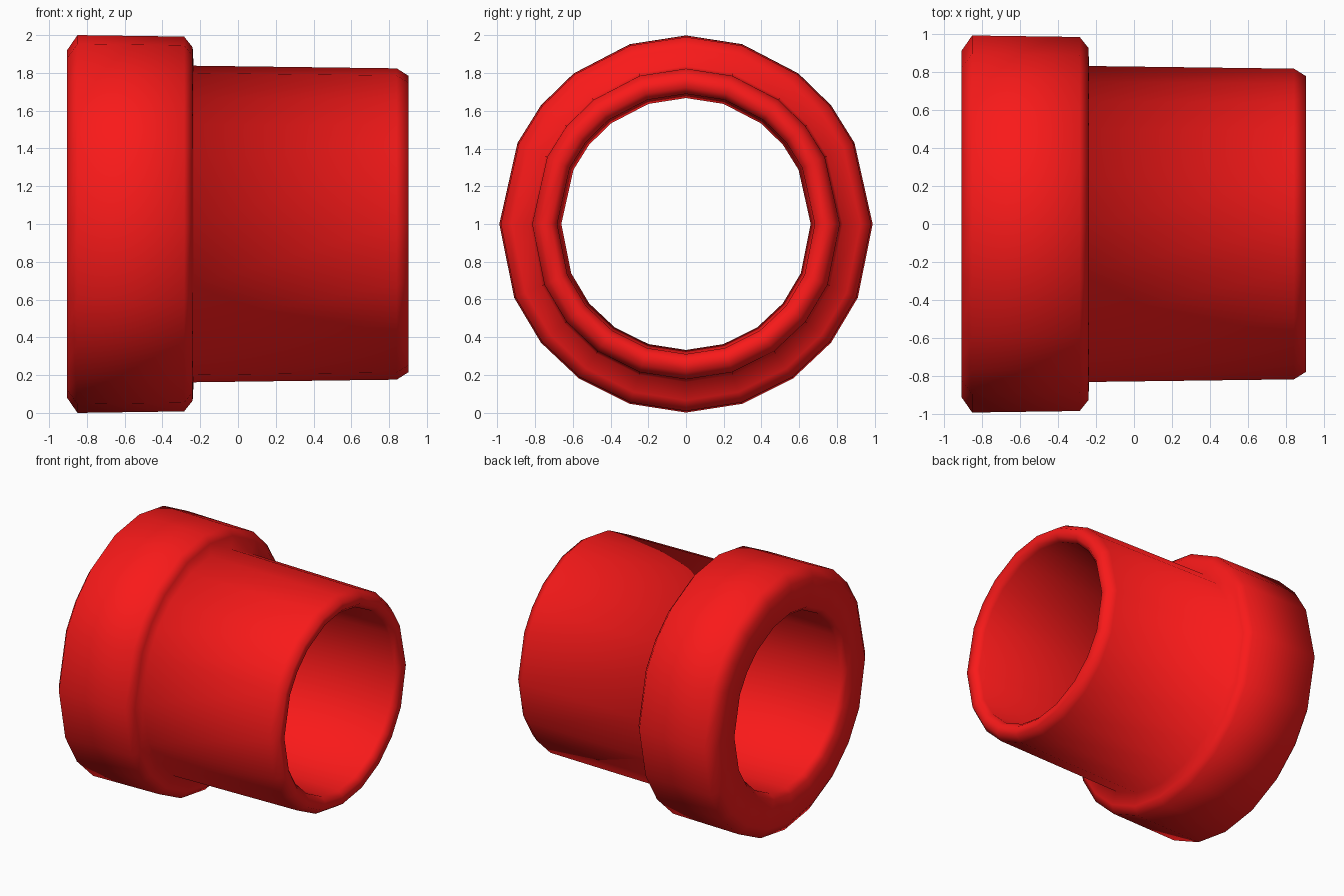
import bpy, bmesh, math

if "Cube" in bpy.data.objects:
    bpy.data.objects.remove(bpy.data.objects["Cube"])

# Closed wall section (x along the axis, radius): collar, step, tapered spout, bore
PROFILE = [(-0.905, 0.92), (-0.85, 1.0), (-0.285, 0.992), (-0.24, 0.935),
           (-0.235, 0.838), (0.84, 0.824), (0.902, 0.785), (0.902, 0.725),
           (0.865, 0.69), (-0.86, 0.668), (-0.905, 0.705)]

# Uneven facet angles measured from the top, mirrored to the other side
half = [0, 17.5, 37, 51, 64.5, 90, 113, 129, 145, 162.5, 180]
angles = half + [360 - a for a in half[-2:0:-1]]

# Lathe the section around the x axis
bm = bmesh.new()
rings = []
for a in angles:
    t = math.radians(a)
    rings.append([bm.verts.new((x, r * math.sin(t) * 0.99, 1 + r * math.cos(t)))
                  for x, r in PROFILE])
n, m = len(rings), len(PROFILE)
for i in range(n):
    a, b = rings[i], rings[(i + 1) % n]
    for j in range(m):
        k = (j + 1) % m
        bm.faces.new((a[j], a[k], b[k], b[j]))
bmesh.ops.recalc_face_normals(bm, faces=bm.faces)
for f in bm.faces:
    f.smooth = True

mesh = bpy.data.meshes.new("pipe_coupling")
bm.to_mesh(mesh)
bm.free()
pipe = bpy.data.objects.new("pipe_coupling", mesh)
bpy.context.collection.objects.link(pipe)

# Red paint
red = bpy.data.materials.new("red_paint")
red.diffuse_color = (0.95, 0.01, 0.01, 1)
red.use_nodes = True
red.node_tree.nodes["Principled BSDF"].inputs["Base Color"].default_value = red.diffuse_color
mesh.materials.append(red)
